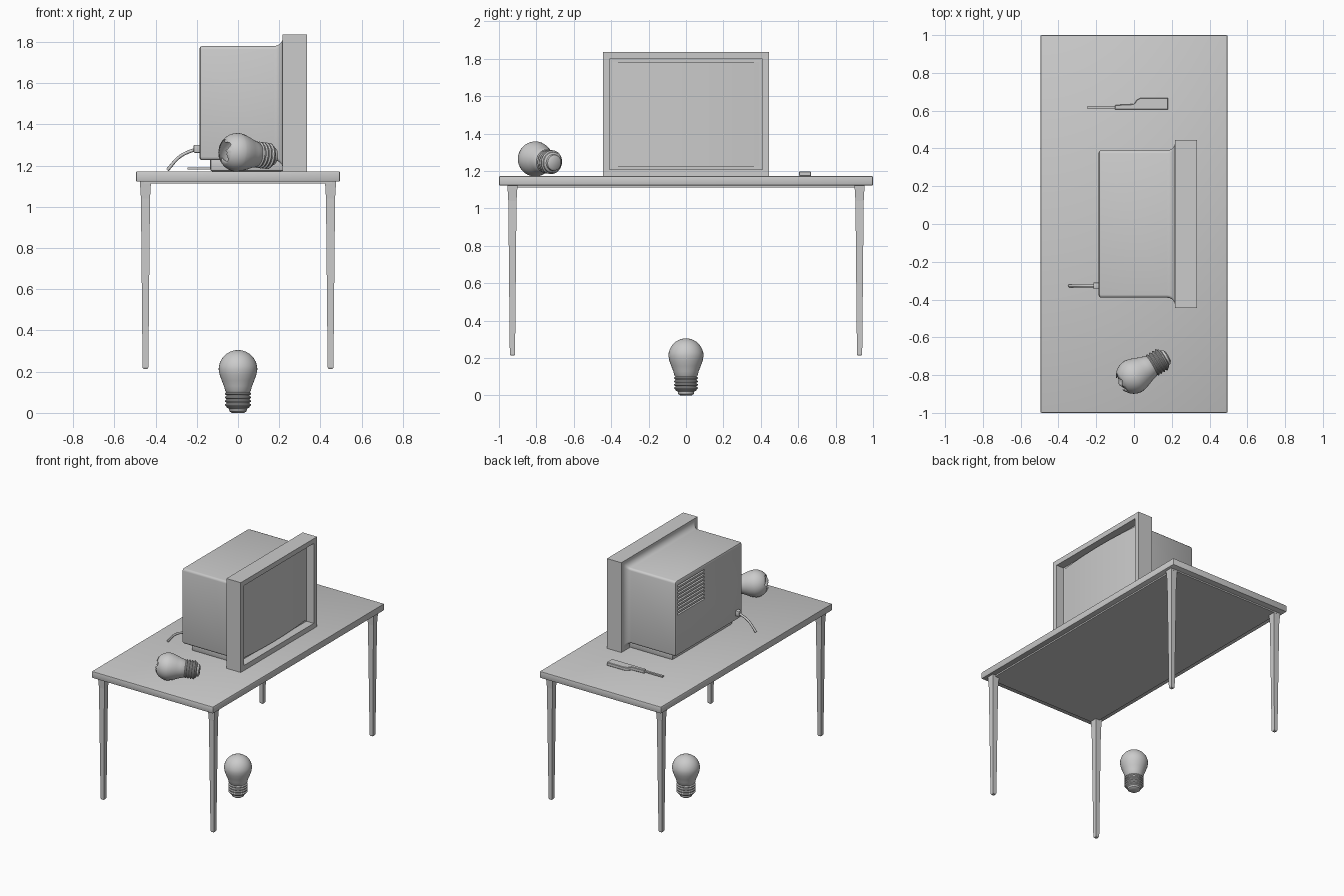
import bpy, bmesh, math
from mathutils import Vector

if "Cube" in bpy.data.objects:
    bpy.data.objects.remove(bpy.data.objects["Cube"])

grey = bpy.data.materials.new("plain_grey")
grey.use_nodes = True
grey.diffuse_color = (0.6, 0.6, 0.6, 1)
grey.node_tree.nodes["Principled BSDF"].inputs["Base Color"].default_value = (0.6, 0.6, 0.6, 1)


def finish(name, bm, smooth=False, fix=True):
    """Turn a bmesh into a named object."""
    if fix:
        bmesh.ops.recalc_face_normals(bm, faces=bm.faces)
    mesh = bpy.data.meshes.new(name)
    bm.to_mesh(mesh)
    bm.free()
    mesh.materials.append(grey)
    ob = bpy.data.objects.new(name, mesh)
    bpy.context.collection.objects.link(ob)
    if smooth:
        bpy.ops.object.select_all(action="DESELECT")
        ob.select_set(True)
        bpy.context.view_layer.objects.active = ob
        bpy.ops.object.shade_smooth_by_angle(angle=math.radians(35))
    return ob


def add_box(bm, lo, hi):
    lo, hi = Vector(lo), Vector(hi)
    verts = bmesh.ops.create_cube(bm, size=1)["verts"]
    for v in verts:
        v.co = (lo + hi) / 2 + v.co * (hi - lo)
    return verts


def box(name, lo, hi, bevel=0):
    bm = bmesh.new()
    add_box(bm, lo, hi)
    if bevel:
        bmesh.ops.bevel(bm, geom=bm.edges[:], offset=bevel, segments=2, profile=0.5, affect="EDGES")
    return finish(name, bm, bevel > 0)


def loft(bm, rings, cap_start=True, cap_end=True):
    """Bridge closed rings of points with quads."""
    rows = [[bm.verts.new(p) for p in ring] for ring in rings]
    n = len(rows[0])
    for a, b in zip(rows, rows[1:]):
        for i in range(n):
            j = (i + 1) % n
            bm.faces.new((a[i], a[j], b[j], b[i]))
    if cap_start:
        bm.faces.new(rows[0])
    if cap_end:
        bm.faces.new(rows[-1])


def rounded_rect(x, hy, hz, zc, r):
    """Rounded rectangle lying across the x axis."""
    pts = []
    for k, (sy, sz) in enumerate(((1, 1), (-1, 1), (-1, -1), (1, -1))):
        for s in range(4):
            a = math.pi / 2 * (k + s / 3)
            pts.append((x, sy * (hy - r) + r * math.cos(a), zc + sz * (hz - r) + r * math.sin(a)))
    return pts


# Table: top slab, lower lip and four tapered legs
TOP = 1.172
box("table_top", (-0.495, -1, 1.122), (0.495, 1, TOP), 0.006)
box("table_lip", (-0.455, -0.955, 1.112), (0.455, 0.955, 1.124))
for side_x, x_name in ((-1, "right"), (1, "left")):
    for side_y, y_name in ((-1, "front"), (1, "back")):
        bm = bmesh.new()
        rings = []
        for z, h in ((0.213, 0.010), (0.22, 0.014), (1.04, 0.022), (1.122, 0.027)):
            rings.append([(side_x * 0.449 + i * h, side_y * 0.928 + j * h, z)
                          for i, j in ((-1, -1), (1, -1), (1, 1), (-1, 1))])
        loft(bm, rings)
        finish(f"table_leg_{y_name}_{x_name}", bm)

# Television body: rounded back, flaring out towards the bezel
ZC = 1.503
sections = [(-0.187, -0.012), (-0.183, -0.004), (-0.175, 0)]
for s in range(7):
    a = math.pi / 2 * s / 6
    sections.append((0.175 + 0.043 * math.sin(a), 0.043 * (1 - math.cos(a))))
bm = bmesh.new()
loft(bm, [rounded_rect(x, 0.39 + d, 0.277 + d, ZC, 0.016) for x, d in sections])
body = finish("television_body", bm, True)

# Vent slots cut into the back
bm = bmesh.new()
for i in range(9):
    z = 1.525 + i * 0.026
    add_box(bm, (-0.25, 0.05, z), (-0.172, 0.365, z + 0.012))
cutter = finish("vent_cutter", bm)
cutter.hide_render = True
cutter.hide_viewport = True
mod = body.modifiers.new("vents", "BOOLEAN")
mod.object = cutter
mod.operation = "DIFFERENCE"
mod.solver = "EXACT"
bpy.context.view_layer.objects.active = body
bpy.ops.object.modifier_apply(modifier=mod.name)
bpy.data.objects.remove(cutter)

box("television_base", (-0.135, -0.35, TOP), (0.22, 0.35, 1.24), 0.01)

# Bezel with a recessed opening
bm = bmesh.new()
add_box(bm, (0.217, -0.445, TOP), (0.334, 0.445, 1.835))
bm.normal_update()
front = max(bm.faces, key=lambda f: f.normal.x)
bmesh.ops.inset_region(bm, faces=[front], thickness=0.052)
for v in front.verts:
    v.co.x -= 0.001
hole = bmesh.ops.extrude_face_region(bm, geom=[front])
bmesh.ops.delete(bm, geom=[front], context="FACES_ONLY")
for v in hole["geom"]:
    if isinstance(v, bmesh.types.BMVert):
        v.co.x -= 0.06
finish("television_bezel", bm)

# Gently curved screen
bm = bmesh.new()
steps = 16
columns = []
for i in range(steps + 1):
    t = 2 * i / steps - 1
    x = 0.278 + 0.022 * (1 - t * t)
    columns.append([bm.verts.new((x, 0.392 * t, z)) for z in (1.225, 1.782)])
for a, b in zip(columns, columns[1:]):
    bm.faces.new((a[0], b[0], b[1], a[1]))
finish("television_screen", bm, True, fix=False)

# Power plug and cord at the back
box("power_plug", (-0.215, -0.345, 1.262), (-0.18, -0.31, 1.3), 0.004)
curve = bpy.data.curves.new("power_cord", "CURVE")
curve.dimensions = "3D"
curve.bevel_depth = 0.008
curve.bevel_resolution = 2
curve.use_fill_caps = True
path = curve.splines.new("BEZIER")
path.bezier_points.add(2)
for p, (x, z) in zip(path.bezier_points, ((-0.2, 1.282), (-0.28, 1.245), (-0.343, 1.178))):
    p.co = (x, -0.327, z)
    p.handle_left_type = p.handle_right_type = "AUTO"
curve.materials.append(grey)
bpy.context.collection.objects.link(bpy.data.objects.new("power_cord", curve))

# Hand tool: flat shaped handle and thin blade
outline = [(-0.1, 0.605), (0.18, 0.605), (0.18, 0.668), (0.035, 0.668),
           (0.015, 0.658), (0.0, 0.635), (-0.1, 0.63)]
bm = bmesh.new()
loft(bm, [[(x, y, z) for x, y in outline] for z in (TOP, 1.197)])
bmesh.ops.recalc_face_normals(bm, faces=bm.faces)
bmesh.ops.bevel(bm, geom=bm.edges[:], offset=0.003, segments=1, affect="EDGES")
finish("tool_handle", bm)
box("tool_blade", (-0.245, 0.609, 1.18), (-0.095, 0.625, 1.19))


def bulb(name, broken=False):
    """Screw-base light bulb standing on its contact; broken ones lose the crown."""
    n = 32
    profile = [(0.03, 0.0), (0.042, 0.008), (0.044, 0.02), (0.055, 0.026)]
    for i in range(4):
        z = 0.032 + i * 0.018
        profile += [(0.057, z), (0.064, z + 0.005), (0.064, z + 0.009), (0.057, z + 0.014)]
    profile += [(0.062, 0.106), (0.068, 0.13), (0.079, 0.157), (0.089, 0.185)]
    last = 46 if broken else 87
    profile += [(0.094 * math.cos(math.radians(a)), 0.211 + 0.094 * math.sin(math.radians(a)))
                for a in (last * k / 8 for k in range(9))]
    bm = bmesh.new()
    turns = [2 * math.pi * i / n for i in range(n)]
    rings = [[(r * math.cos(t), r * math.sin(t), z) for t in turns] for r, z in profile]
    if broken:
        # Jagged rim of points sliding along the glass sphere
        rim = []
        for i, t in enumerate(turns):
            a = math.radians(49 + 20 * abs((i % 6) - 3) / 3 * (0.5 + 0.5 * math.cos(2 * t) ** 2))
            rim.append((0.094 * math.cos(a) * math.cos(t), 0.094 * math.cos(a) * math.sin(t),
                        0.211 + 0.094 * math.sin(a)))
        rings.append(rim)
    loft(bm, rings, True, not broken)
    ob = finish(name, bm, True)
    if broken:
        shell = ob.modifiers.new("glass_thickness", "SOLIDIFY")
        shell.thickness = 0.004
    return ob


bulb("standing_bulb")

# Broken bulb lying on the table, base turned towards the back left
lying = bulb("broken_bulb", True)
crown = Vector((-0.86, -0.5, 0.1)).normalized()
lying.rotation_mode = "QUATERNION"
lying.rotation_quaternion = crown.to_track_quat("Z", "Y")
lying.location = Vector((-0.002, -0.805, 1.264)) - crown * 0.211
